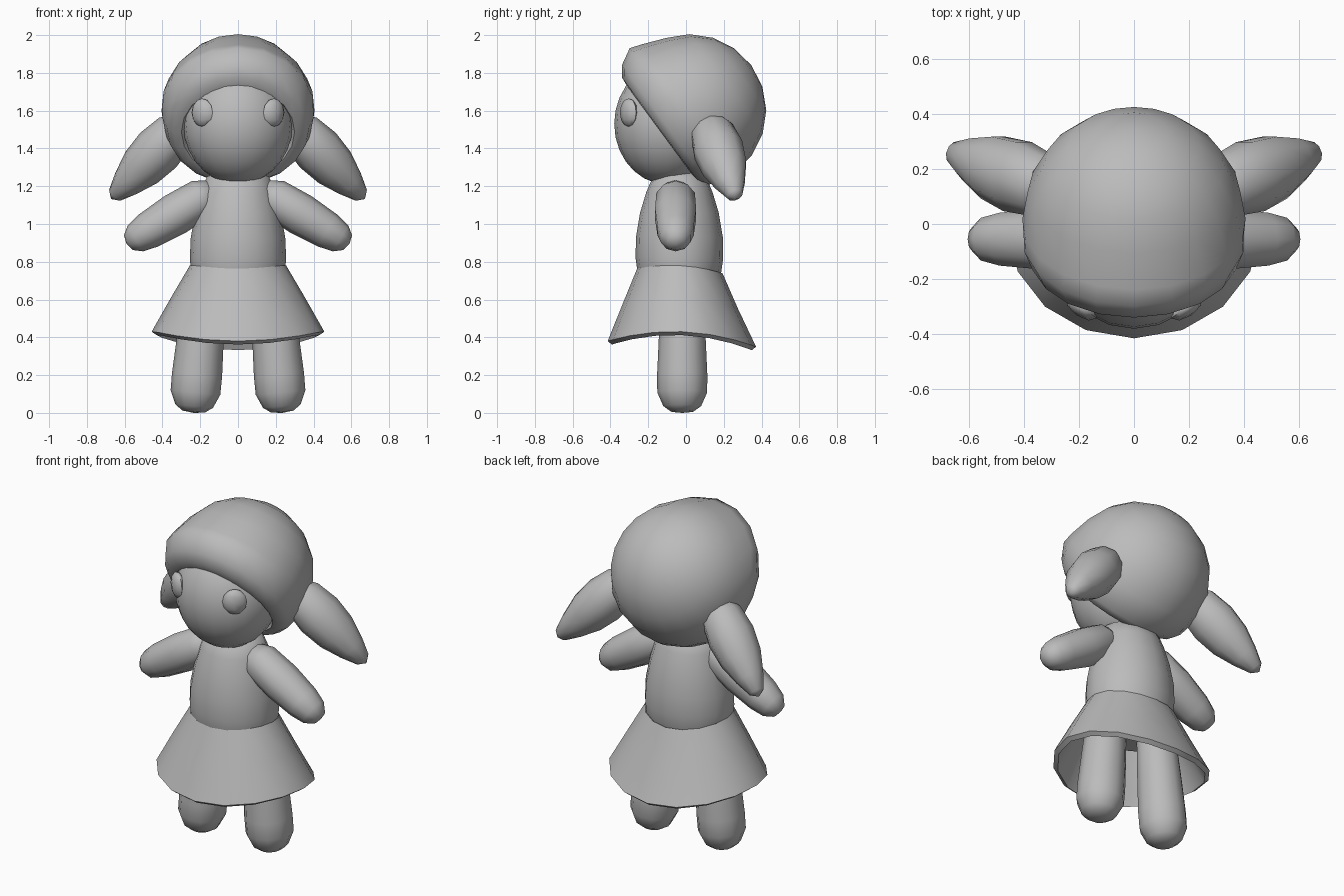
import bpy, bmesh, math
from mathutils import Vector

if "Cube" in bpy.data.objects:
    bpy.data.objects.remove(bpy.data.objects["Cube"])

grey = bpy.data.materials.new("soft_grey")
grey.diffuse_color = (0.5, 0.5, 0.5, 1)
grey.use_nodes = True
grey.node_tree.nodes["Principled BSDF"].inputs["Base Color"].default_value = grey.diffuse_color


def finish(name, bm):
    bmesh.ops.recalc_face_normals(bm, faces=bm.faces)
    mesh = bpy.data.meshes.new(name)
    bm.to_mesh(mesh)
    bm.free()
    mesh.materials.append(grey)
    ob = bpy.data.objects.new(name, mesh)
    bpy.context.collection.objects.link(ob)
    bpy.ops.object.select_all(action='DESELECT')
    ob.select_set(True)
    bpy.context.view_layer.objects.active = ob
    bpy.ops.object.shade_smooth_by_angle(angle=math.radians(55))
    return ob


def loft(name, rings, start=None, end=None, closed=False):
    """Skin rings of points; ends become poles, flat caps, or join up."""
    bm = bmesh.new()
    loops = [[bm.verts.new(p) for p in ring] for ring in rings]
    n = len(loops[0])
    pairs = list(zip(loops, loops[1:]))
    if closed:
        pairs.append((loops[-1], loops[0]))
    for a, b in pairs:
        for i in range(n):
            j = (i + 1) % n
            bm.faces.new((a[i], a[j], b[j], b[i]))
    if not closed:
        for loop, pole in ((loops[0], start), (loops[-1], end)):
            if pole is None:
                bm.faces.new(loop)
            else:
                v = bm.verts.new(pole)
                for i in range(n):
                    bm.faces.new((loop[i], loop[(i + 1) % n], v))
    return finish(name, bm)


def ellipse(c, u, v, n):
    return [c + u * math.cos(2 * math.pi * i / n) + v * math.sin(2 * math.pi * i / n)
            for i in range(n)]


def limb(name, a, b, profile, n=10, depth=1.0):
    """Rounded limb from a to b; profile holds (fraction, radius) pairs."""
    a, b = Vector(a), Vector(b)
    d = (b - a).normalized()
    u = d.cross(Vector((0, 1, 0))).normalized()
    v = d.cross(u) * depth
    rings = [ellipse(a.lerp(b, t), u * r, v * r, n) for t, r in profile]
    return loft(name, rings, a, b)


def ellipsoid(name, centre, radii, segs, rings, turn=0):
    bm = bmesh.new()
    bmesh.ops.create_uvsphere(bm, u_segments=segs, v_segments=rings, radius=1)
    bmesh.ops.scale(bm, vec=radii, verts=bm.verts)
    ob = finish(name, bm)
    ob.location = centre
    ob.rotation_euler.z = turn
    return ob


X, Y = Vector((1, 0, 0)), Vector((0, 1, 0))

# Head
ellipsoid("head", (0, -0.10, 1.53), (0.29, 0.28, 0.32), 20, 14)

# Hair cap: tilted dome with a bulging fringe and a rim rolled in to the face
hair_c = Vector((0, 0.02, 1.6))
axis = Vector((0, 0.805, 0.593))
up = Vector((0, -0.593, 0.805))
R = 0.405
dome = [(R * math.cos(math.radians(t)), R * math.sin(math.radians(t)), 0)
        for t in (18, 36, 54, 72)]
dome += [(0, R, 0.03), (-0.06, 0.40, 0.055), (-0.147, 0.377, 0.03),
         (-0.185, 0.345, 0.01), (-0.19, 0.30, 0), (-0.10, 0.24, 0)]
hair = []
for t, r, bulge in dome:
    ring = []
    for i in range(20):
        a = 2 * math.pi * i / 20
        rr = r + bulge * max(0, math.cos(a))
        ring.append(hair_c + axis * t + up * rr * math.cos(a) + X * rr * math.sin(a))
    hair.append(ring)
loft("hair", hair, hair_c + axis * R)

# Torso
torso = [(0.62, 0.20, 0.17), (0.70, 0.245, 0.215), (0.82, 0.255, 0.232),
         (0.93, 0.25, 0.23), (1.06, 0.225, 0.208), (1.17, 0.195, 0.175),
         (1.25, 0.165, 0.14), (1.28, 0.10, 0.09)]
loft("torso", [ellipse(Vector((0, -0.035, z)), X * rx, Y * ry, 16) for z, rx, ry in torso])


# Skirt: flared shell whose hem dips at front and back
def skirt_ring(z, dip, lean, rx, ry, cy):
    ring = ellipse(Vector((0, cy, z)), X * rx, Y * ry, 16)
    for i, p in enumerate(ring):
        s = math.sin(2 * math.pi * i / 16)
        p.z -= dip * s * s + lean * s
    return ring


loft("skirt", [
    skirt_ring(0.78, 0.028, 0.012, 0.255, 0.226, -0.033),
    skirt_ring(0.61, 0.045, 0.013, 0.355, 0.305, -0.03),
    skirt_ring(0.43, 0.065, 0.015, 0.457, 0.393, -0.022),
    skirt_ring(0.412, 0.065, 0.015, 0.432, 0.370, -0.022),
    skirt_ring(0.60, 0.045, 0.013, 0.325, 0.277, -0.03),
    skirt_ring(0.76, 0.028, 0.012, 0.225, 0.198, -0.033),
], closed=True)

# Paired parts
for side, sx in (("left", -1), ("right", 1)):
    ellipsoid("eye_" + side, (sx * 0.19, -0.303, 1.59), (0.068, 0.034, 0.075), 8, 6,
              sx * math.radians(35))
    limb("pigtail_" + side, (sx * 0.27, 0.115, 1.55), (sx * 0.672, 0.265, 1.132),
         [(0.03, 0.07), (0.16, 0.115), (0.38, 0.132), (0.6, 0.118),
          (0.8, 0.08), (0.95, 0.042)], 10, 1.03)
    limb("arm_" + side, (sx * 0.12, -0.055, 1.18), (sx * 0.59, -0.055, 0.895),
         [(0.03, 0.07), (0.15, 0.105), (0.45, 0.112), (0.75, 0.099),
          (0.9, 0.08), (0.98, 0.045)], 10, 1.02)
    limb("leg_" + side, (sx * 0.17, -0.02, 0.72), (sx * 0.235, -0.02, 0),
         [(0.02, 0.08), (0.1, 0.11), (0.45, 0.124), (0.72, 0.133),
          (0.85, 0.132), (0.95, 0.1), (0.99, 0.06)], 12)
